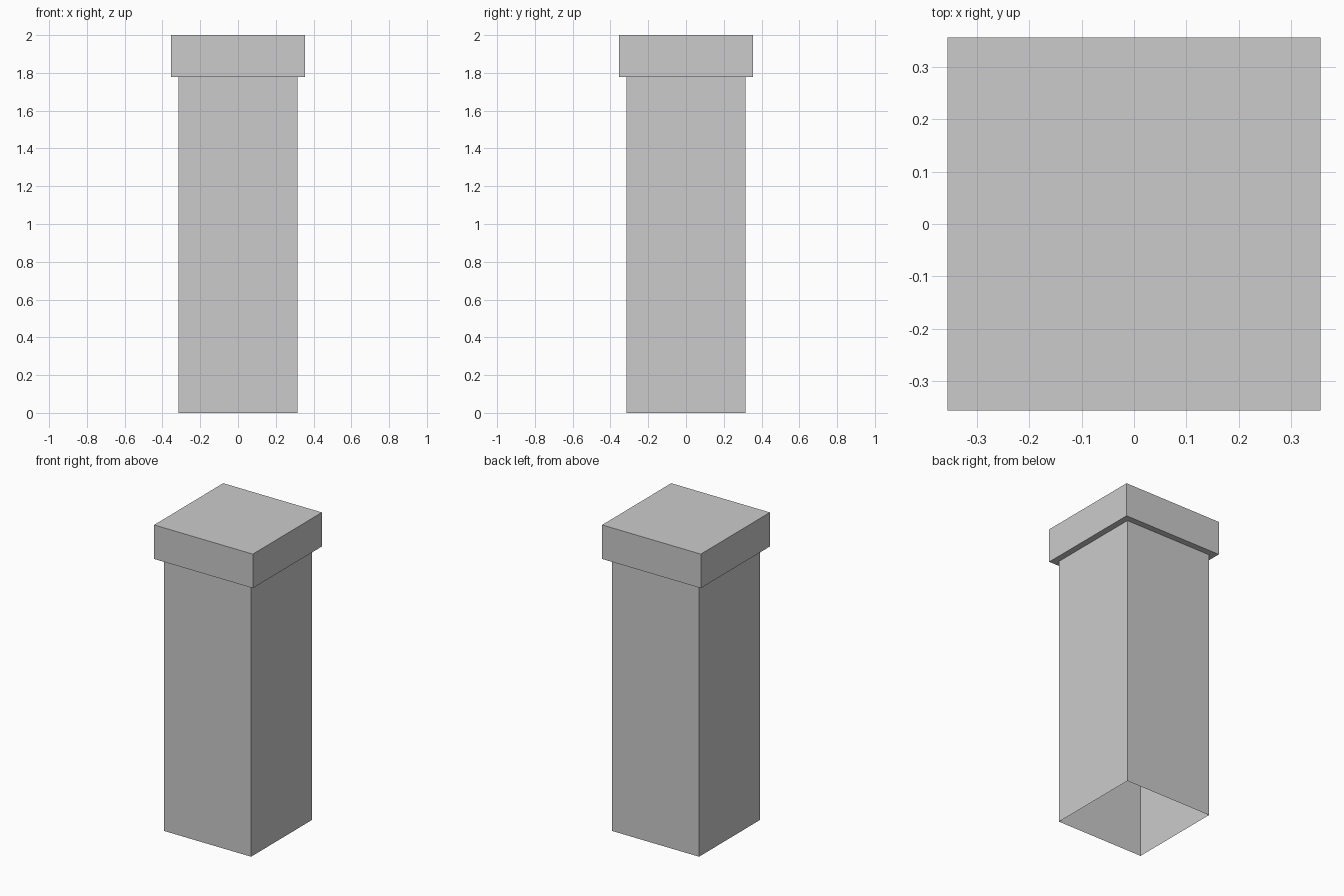
import bpy
import bmesh

if "Cube" in bpy.data.objects:
    bpy.data.objects.remove(bpy.data.objects["Cube"])

SHAFT, CAP = 0.315, 0.356      # half widths
LEDGE_Z, TOP_Z = 1.778, 2.0


def square_ring(bm, half, z):
    return [bm.verts.new((x * half, y * half, z))
            for x, y in ((-1, -1), (1, -1), (1, 1), (-1, 1))]


bm = bmesh.new()

# Square profile: open-bottomed shaft, ledge, then cap sides
rings = [square_ring(bm, h, z) for h, z in
         ((SHAFT, 0), (SHAFT, LEDGE_Z), (CAP, LEDGE_Z), (CAP, TOP_Z))]
for low, high in zip(rings, rings[1:]):
    for i in range(4):
        j = (i + 1) % 4
        bm.faces.new((low[i], low[j], high[j], high[i]))

# Flat top of the cap
bm.faces.new(rings[-1])

mesh = bpy.data.meshes.new("square_pillar")
bm.to_mesh(mesh)
bm.free()
pillar = bpy.data.objects.new("square_pillar", mesh)
bpy.context.collection.objects.link(pillar)
